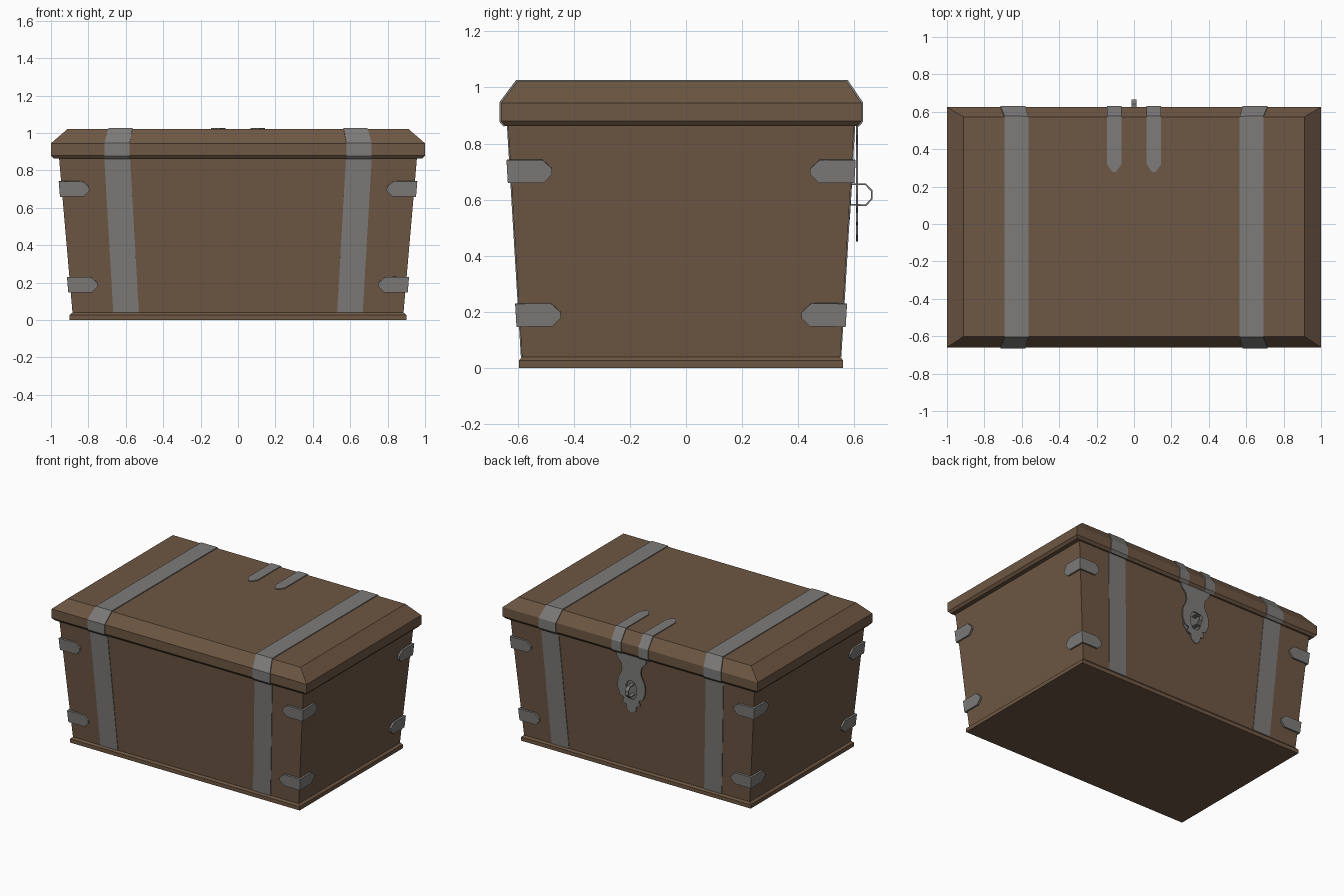
import bpy, bmesh

if "Cube" in bpy.data.objects:
    bpy.data.objects.remove(bpy.data.objects["Cube"])

YC = -0.0175  # depth centre of the box


def material(name, rgb):
    m = bpy.data.materials.new(name)
    m.diffuse_color = (*rgb, 1)
    m.use_nodes = True
    m.node_tree.nodes["Principled BSDF"].inputs["Base Color"].default_value = m.diffuse_color
    return m


WOOD = material("wood", (0.155, 0.095, 0.056))
IRON = material("iron", (0.205, 0.2, 0.195))


def make(name, verts, faces, mat, thick=0, mirror=False):
    """Flat shaded mesh, optionally mirrored across x and thickened."""
    bm = bmesh.new()
    vs = [bm.verts.new(v) for v in verts]
    for f in faces:
        bm.faces.new([vs[i] for i in f])
    bmesh.ops.recalc_face_normals(bm, faces=bm.faces[:])
    me = bpy.data.meshes.new(name)
    bm.to_mesh(me)
    bm.free()
    me.materials.append(mat)
    ob = bpy.data.objects.new(name, me)
    bpy.context.collection.objects.link(ob)
    if mirror:
        ob.modifiers.new("mirror", 'MIRROR')
    if thick:
        s = ob.modifiers.new("thickness", 'SOLIDIFY')
        s.thickness = thick * 2
        s.offset = 0
        s.use_even_offset = True
    return ob


def loft(name, rings, mat):
    """Closed block through rectangular rings (half width, y0, y1, z)."""
    verts, faces = [], []
    for hx, y0, y1, z in rings:
        verts += [(-hx, y0, z), (hx, y0, z), (hx, y1, z), (-hx, y1, z)]
    for r in range(len(rings) - 1):
        for i in range(4):
            a, b = r * 4 + i, r * 4 + (i + 1) % 4
            faces.append((a, b, b + 4, a + 4))
    n = len(verts)
    faces += [(3, 2, 1, 0), (n - 4, n - 3, n - 2, n - 1)]
    return make(name, verts, faces, mat)


def strip(name, rows, thick, mirror=True):
    """Metal band along rows of (y, z, x0, x1)."""
    verts = []
    for y, z, x0, x1 in rows:
        verts += [(x0, y, z), (x1, y, z)]
    faces = [(i, i + 1, i + 3, i + 2) for i in range(0, len(verts) - 2, 2)]
    return make(name, verts, faces, IRON, thick, mirror)


def half_x(z):
    return 0.885 + 0.072 * (z - 0.04) / 0.83


def half_y(z):
    return 0.567 + 0.05 * (z - 0.04) / 0.83


# Wooden base, tapered body and chamfered lid
loft("base", [(0.9, -0.595, 0.56, 0), (0.9, -0.595, 0.56, 0.027),
              (0.885, -0.585, 0.55, 0.04)], WOOD)
loft("body", [(half_x(z), YC - half_y(z), YC + half_y(z), z)
              for z in (0.035, 0.868)], WOOD)
loft("lid", [(0.985, -0.645, 0.611, 0.863), (1, -0.659, 0.625, 0.88),
             (1, -0.659, 0.625, 0.945), (0.912, -0.602, 0.573, 1.021)], WOOD)

# Straps over the lid and down the front and back
strip("lid_strap", [
    (-0.645, 0.864, 0.578, 0.713), (-0.659, 0.88, 0.58, 0.715),
    (-0.659, 0.945, 0.58, 0.715), (-0.602, 1.021, 0.565, 0.692),
    (0.573, 1.021, 0.565, 0.692), (0.625, 0.945, 0.58, 0.715),
    (0.625, 0.88, 0.58, 0.715), (0.611, 0.864, 0.578, 0.713)], 0.006)
for side, label in ((-1, "front"), (1, "back")):
    strip(label + "_strap", [(YC + side * half_y(z), z, x0, x1) for z, x0, x1 in
                             ((0.866, 0.577, 0.715), (0.04, 0.53, 0.667))], 0.004)

# Pointed corner brackets, folded around each upright edge
for zc, label in ((0.702, "upper"), (0.19, "lower")):
    for side, end in ((-1, "front"), (1, "back")):
        tip = [(0, 0.041), (0.115, 0.041), (0.147, 0.01),
               (0.147, -0.01), (0.115, -0.041), (0, -0.041)]
        verts = [(half_x(zc + dz) - d, YC + side * half_y(zc + dz), zc + dz)
                 for d, dz in tip]
        verts += [(half_x(zc + dz), YC + side * (half_y(zc + dz) - d), zc + dz)
                  for d, dz in tip[1:5]]
        make(f"{label}_{end}_bracket", verts,
             [(0, 1, 2, 3, 4, 5), (0, 5, 9, 8, 7, 6)], IRON, 0.013, True)

# Hinge bands on the back of the lid
strip("hinge_band", [
    (0.278, 1.021, 0.097, 0.115), (0.318, 1.021, 0.068, 0.144),
    (0.573, 1.021, 0.068, 0.144), (0.625, 0.945, 0.068, 0.144),
    (0.625, 0.88, 0.068, 0.144), (0.611, 0.864, 0.068, 0.144)], 0.006)

# Hanging hasp plate with a hole, drawn as half an outline
outline = [(0, 0.862), (0.12, 0.862), (0.112, 0.83), (0.08, 0.795),
           (0.073, 0.755), (0.08, 0.73), (0.105, 0.68), (0.108, 0.62),
           (0.09, 0.57), (0.058, 0.555), (0.07, 0.52), (0.04, 0.51),
           (0.035, 0.475), (0, 0.452),
           (0, 0.555), (0.022, 0.56), (0.04, 0.59), (0.04, 0.65),
           (0.022, 0.68), (0, 0.685)]
make("hasp_plate", [(x, 0.609, z) for x, z in outline],
     [tuple(range(len(outline)))], IRON, 0.004, True)

# Staple and its mounting plate on the body
mount = [(-0.04, 0.53), (0.04, 0.53), (0.085, 0.58), (0.085, 0.65),
         (0.04, 0.70), (-0.04, 0.70), (-0.085, 0.65), (-0.085, 0.58)]
make("staple_plate", [(x, YC + half_y(z), z) for x, z in mount],
     [tuple(range(8))], IRON, 0.005)
strip("staple", [(y, z, -0.013, 0.013) for y, z in
                 ((0.58, 0.655), (0.64, 0.655), (0.662, 0.632),
                  (0.662, 0.603), (0.64, 0.58), (0.58, 0.583))], 0.003, False)
